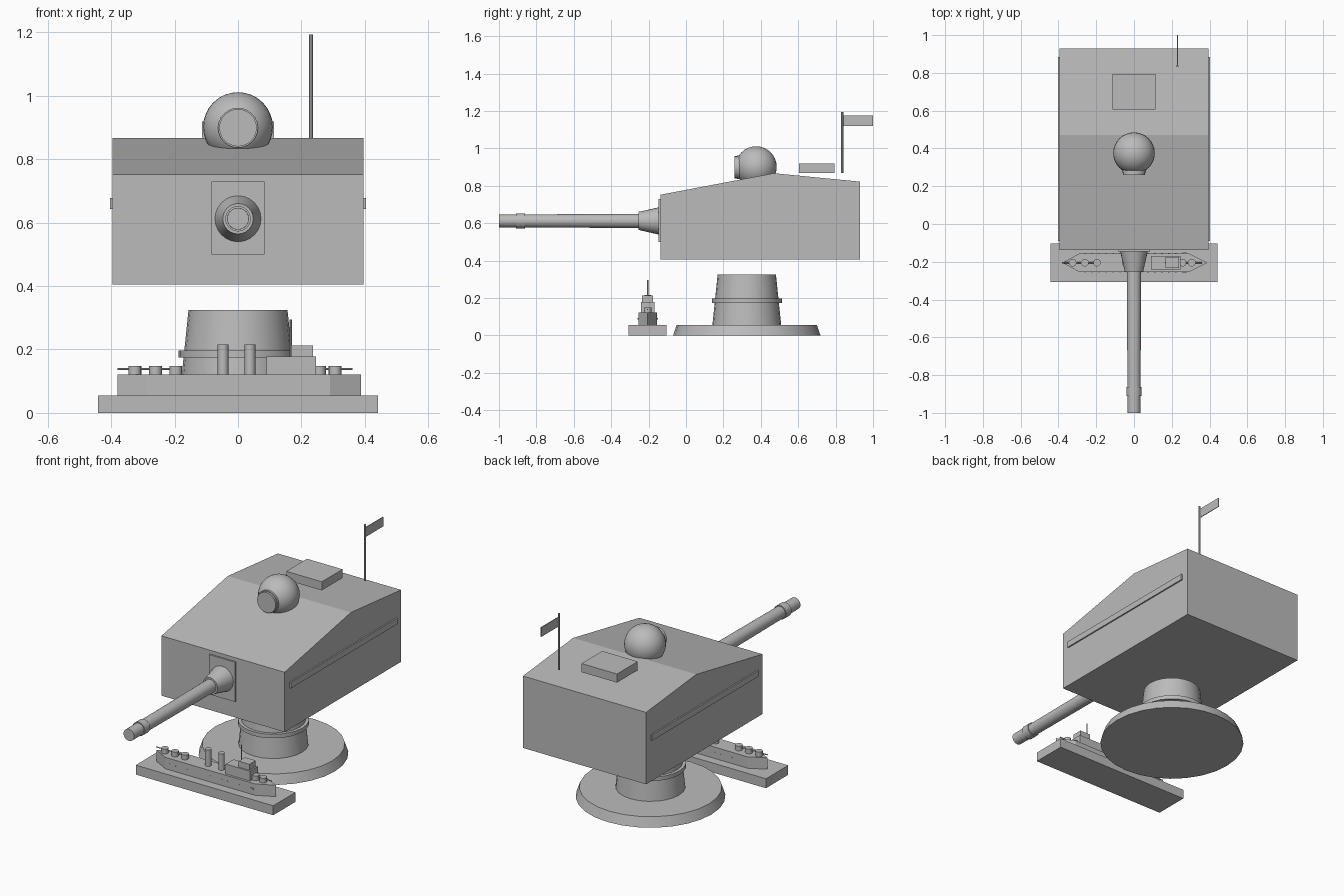
import bpy, bmesh, math
from mathutils import Vector

cube = bpy.data.objects.get("Cube")
if cube:
    bpy.data.objects.remove(cube, do_unlink=True)

grey = bpy.data.materials.new("plain grey")
grey.use_nodes = True
COLOUR = (0.5, 0.5, 0.5, 1)
grey.diffuse_color = COLOUR
grey.node_tree.nodes["Principled BSDF"].inputs["Base Color"].default_value = COLOUR


def finish(name, bm, smooth=False):
    bmesh.ops.recalc_face_normals(bm, faces=bm.faces)
    mesh = bpy.data.meshes.new(name)
    bm.to_mesh(mesh)
    bm.free()
    mesh.materials.append(grey)
    ob = bpy.data.objects.new(name, mesh)
    bpy.context.collection.objects.link(ob)
    if smooth:
        bpy.ops.object.select_all(action='DESELECT')
        ob.select_set(True)
        bpy.context.view_layer.objects.active = ob
        bpy.ops.object.shade_smooth_by_angle(angle=math.radians(35))
    return ob


def box(name, x, y, z):
    """Box from (min, max) ranges on each axis."""
    bm = bmesh.new()
    bmesh.ops.create_cube(bm, size=1)
    for v in bm.verts:
        v.co = [r[0] if c < 0 else r[1] for c, r in zip(v.co, (x, y, z))]
    return finish(name, bm)


def prism(name, points, axis, low, high):
    """Extrude a flat profile along x or z."""
    bm = bmesh.new()
    place = (lambda p: (low, *p)) if axis == 'x' else (lambda p: (*p, low))
    face = bm.faces.new([bm.verts.new(place(p)) for p in points])
    step = Vector((high - low, 0, 0)) if axis == 'x' else Vector((0, 0, high - low))
    new = bmesh.ops.extrude_face_region(bm, geom=[face])["geom"]
    bmesh.ops.translate(bm, vec=step, verts=[g for g in new if isinstance(g, bmesh.types.BMVert)])
    return finish(name, bm)


def lathe(name, origin, direction, profile, sides=24):
    """Stack of (distance, radius) rings along a direction, capped at both ends."""
    turn = Vector((0, 0, 1)).rotation_difference(Vector(direction))
    bm = bmesh.new()
    rings = []
    for d, r in profile:
        angles = [math.tau * i / sides for i in range(sides)]
        rings.append([bm.verts.new(Vector(origin) + turn @ Vector((r * math.cos(a), r * math.sin(a), d)))
                      for a in angles])
    for a, b in zip(rings, rings[1:]):
        for i in range(sides):
            j = (i + 1) % sides
            bm.faces.new((a[i], a[j], b[j], b[i]))
    bm.faces.new(rings[0])
    bm.faces.new(rings[-1])
    return finish(name, bm, True)


FRONT, UP = (0, -1, 0), (0, 0, 1)

# Round foot and pedestal
base = (0, 0.325, 0)
lathe("foot_disc", base, UP, [(0, 0.394), (0.055, 0.375)], 28)
lathe("pedestal", base, UP, [(0.055, 0.184), (0.325, 0.156)])
lathe("pedestal_ring", base, UP, [(0.174, 0.187), (0.197, 0.187)])

# Housing with sloped roof
side = [(-0.137, 0.405), (0.93, 0.405), (0.93, 0.822), (0.47, 0.867), (-0.137, 0.752)]
prism("housing", side, 'x', -0.395, 0.395)
for s, label in ((-1, "right"), (1, "left")):
    box(label + "_side_rail", sorted((s * 0.39, s * 0.403)), (-0.09, 0.885), (0.643, 0.678))
box("roof_hatch", (-0.114, 0.114), (0.605, 0.795), (0.868, 0.918))

# Gun
box("gun_plate", (-0.084, 0.084), (-0.146, -0.13), (0.5, 0.73))
gun = (0, -0.14, 0.612)
lathe("gun_collar", gun, FRONT, [(0, 0.074), (0.115, 0.048)])
lathe("gun_barrel", gun, FRONT, [(0.1, 0.038), (0.86, 0.034)])
lathe("muzzle_ring", gun, FRONT, [(0.722, 0.04), (0.77, 0.04)])

# Ball sight with round lens
bm = bmesh.new()
bmesh.ops.create_uvsphere(bm, u_segments=32, v_segments=16, radius=0.11)
bmesh.ops.translate(bm, vec=(0, 0.375, 0.901), verts=bm.verts)
finish("sight_ball", bm, True)
lathe("sight_lens", (0, 0.32, 0.899), FRONT, [(0, 0.063), (0.048, 0.063), (0.048, 0.059), (0.06, 0.059)])

# Mast and flag
lathe("flag_mast", (0.23, 0.836, 0.867), UP, [(0, 0.006), (0.326, 0.006)], 8)
box("flag", (0.228, 0.232), (0.836, 1.0), (1.12, 1.175))

# Small ship on its plinth
Y = -0.205
box("ship_plinth", (-0.441, 0.441), (Y - 0.102, Y + 0.102), (0, 0.055))
outline = [(-0.38, Y), (-0.287, Y - 0.05), (0.29, Y - 0.05), (0.388, Y), (0.29, Y + 0.05), (-0.287, Y + 0.05)]
prism("ship_hull", outline, 'z', 0.055, 0.121)
box("ship_deckhouse", (0.09, 0.246), (Y - 0.036, Y + 0.036), (0.12, 0.178))
box("ship_bridge", (0.168, 0.237), (Y - 0.029, Y + 0.029), (0.178, 0.213))
lathe("ship_mast", (0.166, Y, 0.17), UP, [(0, 0.004), (0.125, 0.004)], 8)
for x in (-0.047, 0.038):
    lathe("ship_funnel", (x, Y, 0.12), UP, [(0, 0.017), (0.096, 0.017)], 16)
for x in (-0.325, -0.26, -0.196, 0.257, 0.306):
    lathe("ship_turret", (x, Y, 0.12), UP, [(0, 0.02), (0.028, 0.02)], 16)
    heading = math.copysign(1, x)
    lathe("ship_turret_gun", (x, Y, 0.138), (heading, 0, 0), [(0, 0.003), (0.055, 0.003)], 8)

# Portholes and anchor on the hull sides
for s in (-1, 1):
    edge = Y + s * 0.05
    for i in range(14):
        lathe("ship_porthole", (-0.26 + i * 0.037, edge, 0.089), (0, s, 0), [(-0.002, 0.003), (0.001, 0.003)], 8)
    box("ship_anchor", (0.257, 0.278), sorted((edge, edge + s * 0.004)), (0.085, 0.093))
